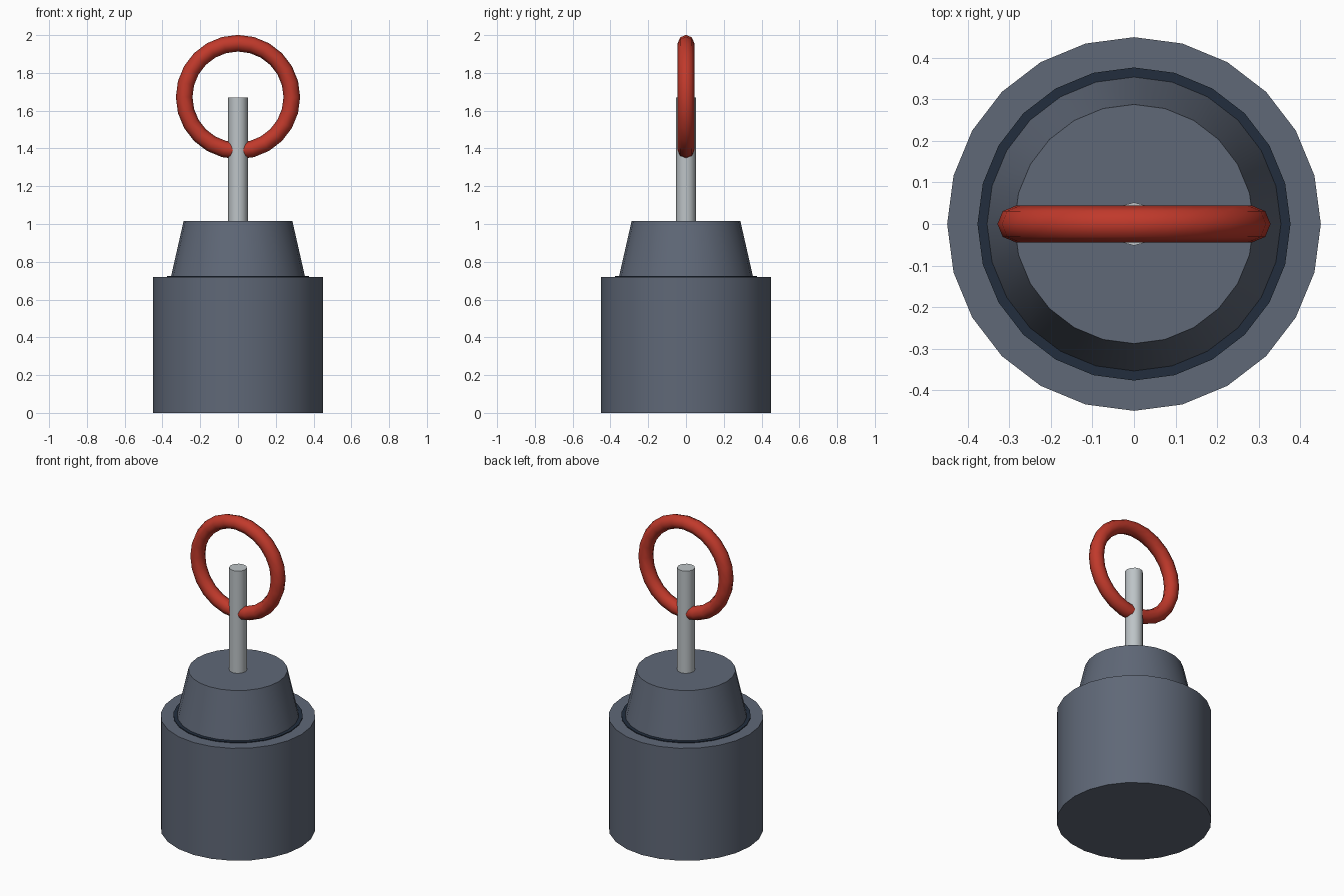
import bpy, math

if "Cube" in bpy.data.objects:
    bpy.data.objects.remove(bpy.data.objects["Cube"])


def material(name, rgb):
    m = bpy.data.materials.new(name)
    m.diffuse_color = (*rgb, 1)
    m.use_nodes = True
    m.node_tree.nodes["Principled BSDF"].inputs["Base Color"].default_value = m.diffuse_color
    return m


grey = material("slate grey", (0.115, 0.138, 0.185))
navy = material("dark navy", (0.016, 0.027, 0.047))
steel = material("pale steel", (0.51, 0.55, 0.57))
red = material("red", (0.527, 0.041, 0.024))


def frustum(name, r1, r2, z1, z2, sides, mat):
    bpy.ops.mesh.primitive_cone_add(vertices=sides, radius1=r1, radius2=r2,
                                    depth=z2 - z1, location=(0, 0, (z1 + z2) / 2))
    ob = bpy.context.object
    ob.name = name
    ob.data.materials.append(mat)
    bpy.ops.object.shade_smooth_by_angle(angle=math.radians(35))
    return ob


# Weight body, thin dark seam, tapered shoulder and rod
frustum("body", 0.45, 0.45, 0, 0.72, 24, grey)
frustum("seam_ring", 0.377, 0.377, 0.715, 0.725, 24, navy)
frustum("shoulder", 0.355, 0.288, 0.72, 1.015, 24, grey)
frustum("rod", 0.052, 0.052, 1.01, 1.67, 12, steel)

# Upright pull ring passing through the rod
bpy.ops.mesh.primitive_torus_add(major_radius=0.285, minor_radius=0.044,
                                 major_segments=24, minor_segments=8,
                                 location=(0, 0, 1.672),
                                 rotation=(math.pi / 2, 0, 0))
ring = bpy.context.object
ring.name = "pull_ring"
ring.data.materials.append(red)
bpy.ops.object.shade_smooth()
